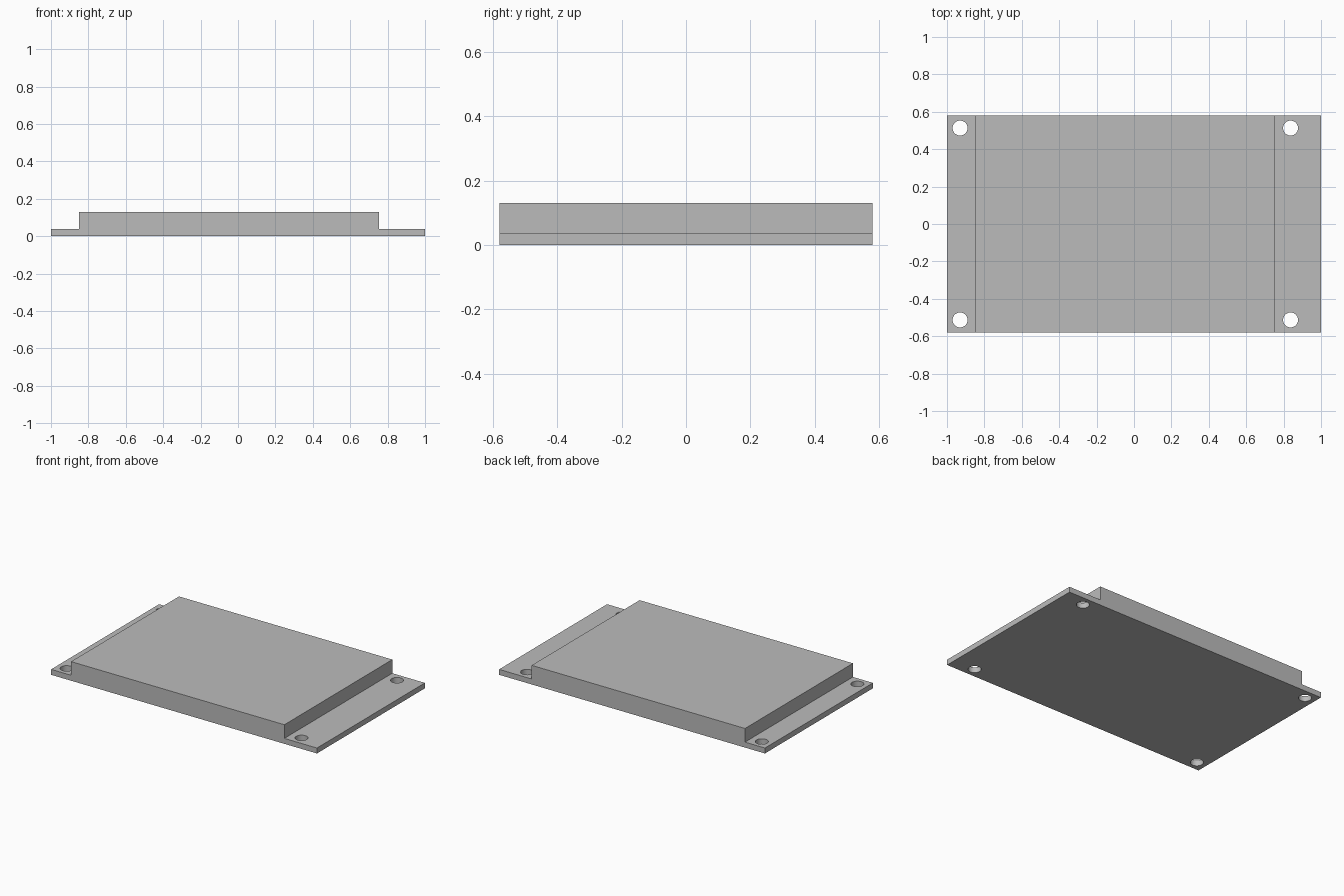
import bpy, bmesh

cube = bpy.data.objects.get("Cube")
if cube:
    bpy.data.objects.remove(cube, do_unlink=True)

HALF_LENGTH, HALF_DEPTH = 1.0, 0.58
FLANGE_TOP, BODY_TOP = 0.037, 0.13
BODY_LEFT, BODY_RIGHT = 0.755, -0.85
HOLE_RADIUS, HOLE_Y = 0.04, 0.513

grey = bpy.data.materials.new("plain grey")
grey.use_nodes = True
colour = (0.5, 0.5, 0.5, 1)
grey.diffuse_color = colour
grey.node_tree.nodes["Principled BSDF"].inputs["Base Color"].default_value = colour


def make_object(name, bm):
    bmesh.ops.recalc_face_normals(bm, faces=bm.faces)
    mesh = bpy.data.meshes.new(name)
    bm.to_mesh(mesh)
    bm.free()
    mesh.materials.append(grey)
    obj = bpy.data.objects.new(name, mesh)
    bpy.context.collection.objects.link(obj)
    return obj


# Stepped plate: one profile swept from front to back
profile = [(-HALF_LENGTH, 0), (HALF_LENGTH, 0), (HALF_LENGTH, FLANGE_TOP),
           (BODY_LEFT, FLANGE_TOP), (BODY_LEFT, BODY_TOP),
           (BODY_RIGHT, BODY_TOP), (BODY_RIGHT, FLANGE_TOP),
           (-HALF_LENGTH, FLANGE_TOP)]
bm = bmesh.new()
face = bm.faces.new([bm.verts.new((x, -HALF_DEPTH, z)) for x, z in profile])
swept = bmesh.ops.extrude_face_region(bm, geom=[face])["geom"]
bmesh.ops.translate(bm, vec=(0, 2 * HALF_DEPTH, 0),
                    verts=[v for v in swept if isinstance(v, bmesh.types.BMVert)])
plate = make_object("stepped_plate", bm)

# Mounting holes: four round cutters through the flanges
bm = bmesh.new()
for x in (-0.93, 0.837):
    for y in (-HOLE_Y, HOLE_Y):
        made = bmesh.ops.create_cone(bm, cap_ends=True, segments=48, depth=0.3,
                                     radius1=HOLE_RADIUS, radius2=HOLE_RADIUS)
        bmesh.ops.translate(bm, vec=(x, y, 0), verts=made["verts"])
cutter = make_object("hole_cutter", bm)
cutter.hide_render = True

cut = plate.modifiers.new("mounting holes", 'BOOLEAN')
cut.operation = 'DIFFERENCE'
cut.solver = 'EXACT'
cut.object = cutter

# Apply the cut, then drop the cutter
bpy.context.view_layer.objects.active = plate
plate.select_set(True)
bpy.ops.object.modifier_apply(modifier=cut.name)
bpy.data.objects.remove(cutter, do_unlink=True)

# Smooth hole walls, sharp plate edges
bpy.ops.object.shade_smooth_by_angle(angle=0.5)
